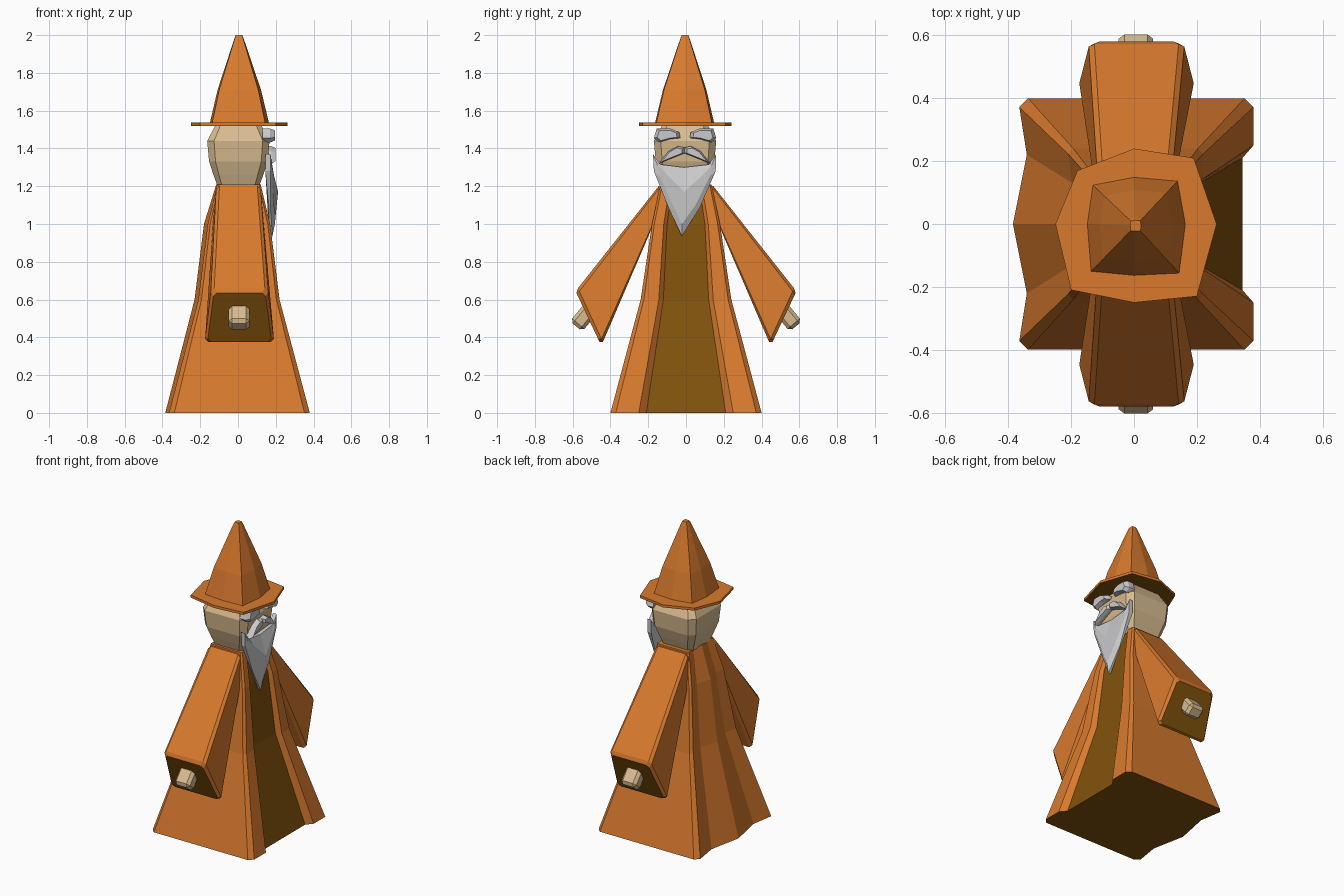
import bpy, bmesh, math
from mathutils import Vector, Matrix

if "Cube" in bpy.data.objects:
    bpy.data.objects.remove(bpy.data.objects["Cube"])


def material(name, rgb):
    m = bpy.data.materials.new(name)
    m.diffuse_color = (*rgb, 1)
    m.use_nodes = True
    m.node_tree.nodes["Principled BSDF"].inputs["Base Color"].default_value = m.diffuse_color
    return m


ORANGE = material("orange cloth", (0.69, 0.195, 0.027))
BROWN = material("dark brown cloth", (0.225, 0.085, 0.004))
SKIN = material("skin", (0.69, 0.50, 0.28))
GREY = material("grey hair", (0.60, 0.60, 0.61))


def finish(name, bm, mats, rule=None):
    bmesh.ops.recalc_face_normals(bm, faces=bm.faces)
    bm.normal_update()
    if rule:
        for f in bm.faces:
            f.material_index = rule(f)
    me = bpy.data.meshes.new(name)
    bm.to_mesh(me)
    bm.free()
    for m in mats:
        me.materials.append(m)
    ob = bpy.data.objects.new(name, me)
    bpy.context.collection.objects.link(ob)
    return ob


def loft(rings):
    """Skin closed rings of equal length and cap both ends."""
    bm = bmesh.new()
    vs = [[bm.verts.new(p) for p in r] for r in rings]
    n = len(vs[0])
    for a, b in zip(vs, vs[1:]):
        for i in range(n):
            j = (i + 1) % n
            bm.faces.new((a[i], a[j], b[j], b[i]))
    bm.faces.new(vs[0])
    bm.faces.new(vs[-1])
    return bm


def plate(name, pts, x_back, x_front, inset, mats):
    """Chunky plate facing +x with a bevelled front; pts are (y, z)."""
    c = sum((Vector(p) for p in pts), Vector((0, 0))) / len(pts)
    small = [c + (Vector(p) - c) * inset for p in pts]
    return finish(name, loft([[(x_back, *p) for p in pts],
                              [((x_back + x_front) / 2 + .008, *p) for p in pts],
                              [(x_front, *p) for p in small]]), mats)


# Robe: flared sections with a recessed front panel and a folded back
def robe_ring(z, xs, xp, yp, yo, xb, yb, xc):
    b = yo * 0.07
    half = [(xp, yp), (xs, yp + .1 * yo), (xs, yo - b), (xs - b, yo),
            (-xb + b, yo), (-xb, yo - b), (-xb + .06 * yo, yb)]
    ring = half + [(-xc, 0)] + [(x, -y) for x, y in reversed(half)]
    return [(x, y, z) for x, y in ring]


def robe_rule(f):
    c = f.calc_center_median()
    panel = f.normal.x > .8 and abs(c.y) < .01
    return 1 if panel or f.normal.z < -.9 else 0


finish("robe", loft([
    robe_ring(0.0, .38, .345, .21, .40, .365, .22, .385),
    robe_ring(0.6, .22, .19, .12, .24, .21, .13, .23),
    robe_ring(1.0, .17, .15, .10, .18, .16, .10, .18),
    robe_ring(1.21, .12, .105, .07, .135, .11, .07, .115)]),
    [ORANGE, BROWN], robe_rule)


# Sleeves: widening chamfered tubes, dark at the mouth
def sleeve_ring(s, top, low, wt, wl, cx, shrink=0.0):
    t, l = Vector(top), Vector(low)
    d = (l - t).normalized()
    t, l = t + d * shrink, l - d * shrink
    wt, wl = wt - shrink, wl - shrink
    c = .018
    side = [(wt - c, t), (wt, t + d * c), (wl, l - d * c), (wl - c, l)]
    ring = side + [(-w, p) for w, p in reversed(side)]
    return [(cx + w, s * p.x, p.y) for w, p in ring]


for s, word in ((1, "left"), (-1, "right")):
    finish(word + "_sleeve", loft([
        sleeve_ring(s, (.10, 1.21), (.10, 1.02), .10, .115, .0),
        sleeve_ring(s, (.145, 1.20), (.18, .98), .118, .135, .002),
        sleeve_ring(s, (.572, .66), (.44, .375), .152, .182, .008),
        sleeve_ring(s, (.585, .645), (.453, .365), .150, .180, .008, .012)]),
        [ORANGE, BROWN],
        lambda f, s=s: int(f.normal.y * s > .5 and f.normal.z < -.2
                           and f.calc_center_median().y * s > .5))

    # Hand: bevelled block lying along the arm
    bm = bmesh.new()
    bmesh.ops.create_cube(bm, size=1)
    bmesh.ops.scale(bm, vec=(.11, .14, .085), verts=bm.verts)
    bmesh.ops.bevel(bm, geom=bm.edges[:], offset=.018, segments=1, affect='EDGES')
    rot = Matrix.Rotation(-s * math.radians(50), 4, 'X')
    bmesh.ops.transform(bm, verts=bm.verts,
                        matrix=Matrix.Translation((.006, s * .537, .512)) @ rot)
    finish(word + "_hand", bm, [SKIN])


# Head: blocky, with cut corners
def head_ring(z, r):
    c = r * .22
    pts = [(r, r - c), (r - c, r), (c - r, r), (-r, r - c),
           (-r, c - r), (c - r, -r), (r - c, -r), (r, c - r)]
    return [(x + .002, y - .005, z) for x, y in pts]


finish("head", loft([head_ring(1.20, .11), head_ring(1.26, .132), head_ring(1.33, .155),
                     head_ring(1.44, .165), head_ring(1.525, .12)]), [SKIN])

# Hat: uneven eight-sided brim and a slightly bulged point
brim = [(0, .24), (.19, .21), (.263, 0), (.2, -.23),
        (0, -.25), (-.2, -.21), (-.25, 0), (-.18, .17)]
finish("hat_brim", loft([[(x, y, z) for x, y in brim] for z in (1.52, 1.537)]),
       [ORANGE, BROWN], lambda f: int(f.normal.z < -.9))
base = [(0, .15), (.14, .138), (.165, 0), (.145, -.158),
        (0, -.165), (-.138, -.152), (-.15, 0), (-.132, .125)]
finish("hat_cone", loft([
    [(x * k + .005 * (1 - k), y * k - .005 * (1 - k), z) for x, y in base]
    for z, k in ((1.53, 1), (1.71, .73), (1.98, .16), (2.0, .11))]), [ORANGE])

# Beard: outer rim on the face, a raised middle and a pointed tip
rim = [(-.175, 1.37), (-.135, 1.315), (-.01, 1.30), (.12, 1.315), (.16, 1.37),
       (.157, 1.28), (.075, 1.09), (-.022, .935), (-.09, 1.08), (-.17, 1.28)]
mid = [(-.15, 1.31), (-.10, 1.26), (-.01, 1.17), (.09, 1.26), (.135, 1.31),
       (.125, 1.25), (.05, 1.10), (-.021, 1.0), (-.065, 1.09), (-.138, 1.25)]
depth = [.178, .19, .212, .19, .178, .18, .192, .195, .192, .18]
finish("beard", loft([[(.145 if z > 1.1 else .165, y, z) for y, z in rim],
                      [(.172 if z > 1 else .182, y, z) for y, z in rim],
                      [(d, y, z) for d, (y, z) in zip(depth, mid)]]), [GREY])

# Moustache and eyebrows, mirrored about the face centre
tache = [(0, 1.375), (0, 1.405), (.035, 1.412), (.085, 1.385), (.138, 1.318), (.075, 1.345)]
brow = [(.025, 1.455), (.03, 1.485), (.075, 1.505), (.15, 1.505),
        (.165, 1.455), (.14, 1.432), (.075, 1.45)]
for s, word in ((1, "left"), (-1, "right")):
    plate(word + "_moustache", [(s * y - .008, z) for y, z in tache],
          .14, .198, .75, [GREY])
    plate(word + "_eyebrow", [(s * y - .005, z) for y, z in brow],
          .13, .195, .75, [GREY])
